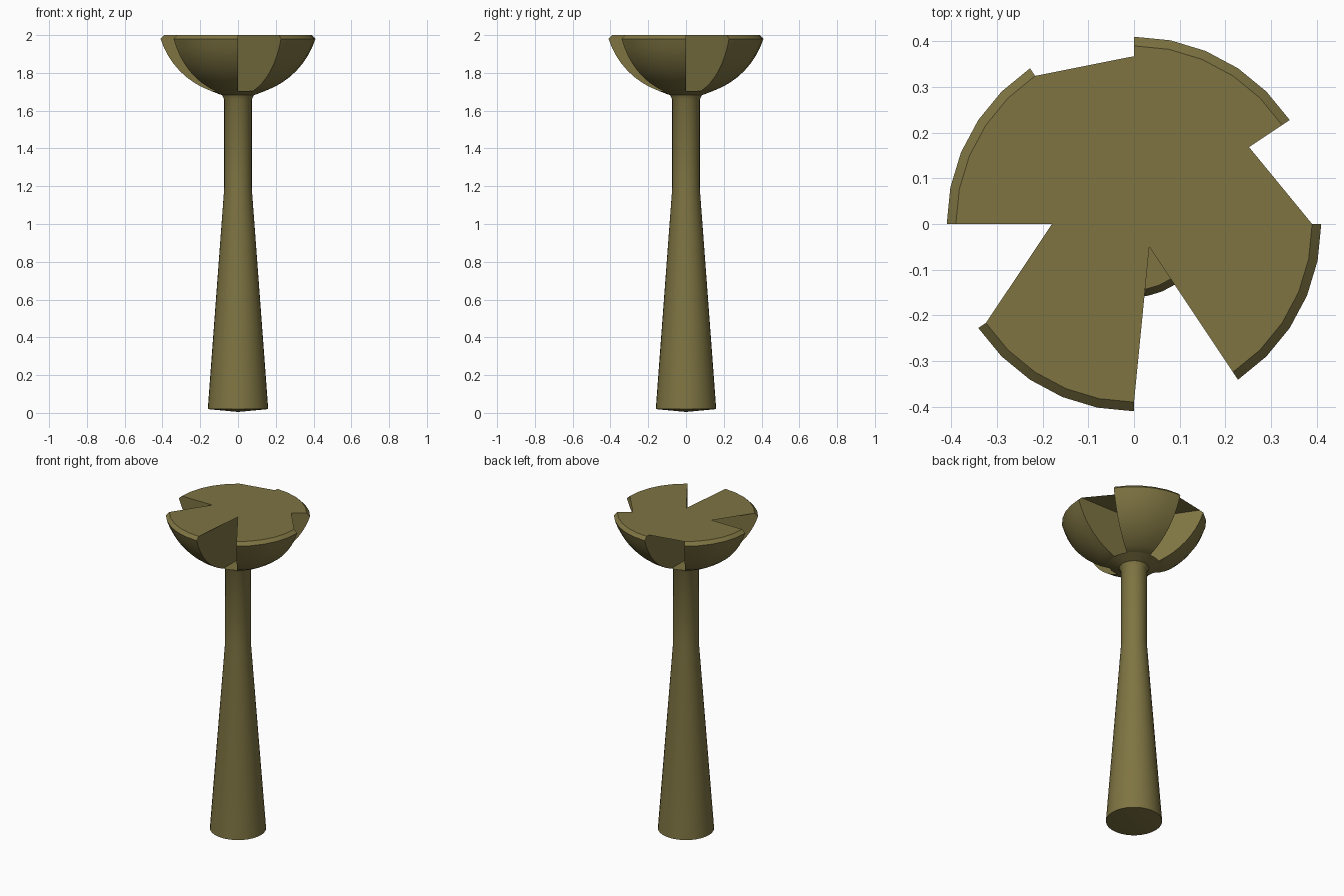
import bpy, bmesh, math
from mathutils import Vector, geometry

cube = bpy.data.objects.get("Cube")
if cube:
    bpy.data.objects.remove(cube, do_unlink=True)

SEG = 32
STEP = 2 * math.pi / SEG
LOBE_STEPS = 5
TOP, FLOOR, RIM = 2.0, 1.705, 0.39

mat = bpy.data.materials.new("olive brown")
mat.use_nodes = True
colour = (0.21, 0.175, 0.055, 1)
mat.diffuse_color = colour
bsdf = mat.node_tree.nodes["Principled BSDF"]
bsdf.inputs["Base Color"].default_value = colour


def finish(name, bm, recalc=True):
    bmesh.ops.remove_doubles(bm, verts=bm.verts, dist=0.0005)
    if recalc:
        bmesh.ops.recalc_face_normals(bm, faces=bm.faces)
    mesh = bpy.data.meshes.new(name)
    bm.to_mesh(mesh)
    bm.free()
    mesh.materials.append(mat)
    ob = bpy.data.objects.new(name, mesh)
    bpy.context.collection.objects.link(ob)
    bpy.ops.object.select_all(action="DESELECT")
    ob.select_set(True)
    bpy.context.view_layer.objects.active = ob
    bpy.ops.object.shade_smooth_by_angle(angle=math.radians(30))
    return ob


def polar(r, z, a):
    return Vector((r * math.cos(a), r * math.sin(a), z))


def sweep(bm, profile, start, steps):
    """Turn an (r, z) profile clockwise around z and return its rings."""
    rings = [[bm.verts.new(polar(r, z, start - i * STEP)) for r, z in profile]
             for i in range(steps + 1)]
    for a, b in zip(rings, rings[1:]):
        for j in range(len(profile) - 1):
            quad = [a[j], a[j + 1], b[j + 1], b[j]]
            if profile[j][0] == 0:
                quad = [a[j], a[j + 1], b[j + 1]]
            elif profile[j + 1][0] == 0:
                quad = [a[j], a[j + 1], b[j]]
            bm.faces.new(quad)
    return rings


# Tapered handle with the small dish that carries the lobes
bm = bmesh.new()
sweep(bm, [(0, 0.005), (0.16, 0.02), (0.073, 1.19), (0.073, 1.66),
           (0.085, 1.682), (0.145, FLOOR), (0, FLOOR)], 0, SEG)
# drop the loose axis copies
bmesh.ops.delete(bm, geom=[v for v in bm.verts if not v.link_faces], context="VERTS")
finish("handle", bm)

# Round bowl section: part of a circle, then a small rim chamfer
R, CENTRE = 0.43, 2.11
lo, hi = math.asin(0.145 / R), math.asin(0.41 / R)
curve = []
for i in range(9):
    t = lo + (hi - lo) * i / 8
    curve.append((R * math.sin(t), CENTRE - R * math.cos(t)))
curve[0] = (0.145, FLOOR)
curve += [(RIM, TOP)]

# Four solid lobes, each starting on an axis and running clockwise
starts = [math.pi / 2 - k * math.pi / 2 for k in range(4)]
for k, start in enumerate(starts):
    bm = bmesh.new()
    rings = sweep(bm, curve, start, LOBE_STEPS)
    base = bm.verts.new((0, 0, FLOOR))
    peak = bm.verts.new((0, 0, TOP))
    for ring in (rings[0], rings[-1]):
        bm.faces.new([base] + ring + [peak])
    bm.faces.new([peak] + [ring[-1] for ring in rings])
    bm.faces.new([base] + [ring[0] for ring in rings])
    finish(f"bowl_lobe_{k + 1}", bm)

# Thin webs that bridge the slots level with the rim
bm = bmesh.new()
hub = polar(RIM, TOP, starts[0] - STEP)
centre = Vector((0, 0, TOP))
for k in range(4):
    end = polar(RIM, TOP, starts[k] - LOBE_STEPS * STEP)
    nxt = polar(RIM, TOP, starts[(k + 1) % 4])
    far, side = (nxt, end) if k < 2 else (end, nxt)
    hit = geometry.intersect_line_line_2d(hub.xy, far.xy, centre.xy, side.xy)
    if hit is None:
        continue
    corner = Vector((hit.x, hit.y, TOP))
    face = bm.faces.new([bm.verts.new(p) for p in (centre, far, corner)])
    face.normal_update()
    if face.normal.z < 0:
        face.normal_flip()
finish("top_web", bm, recalc=False)
